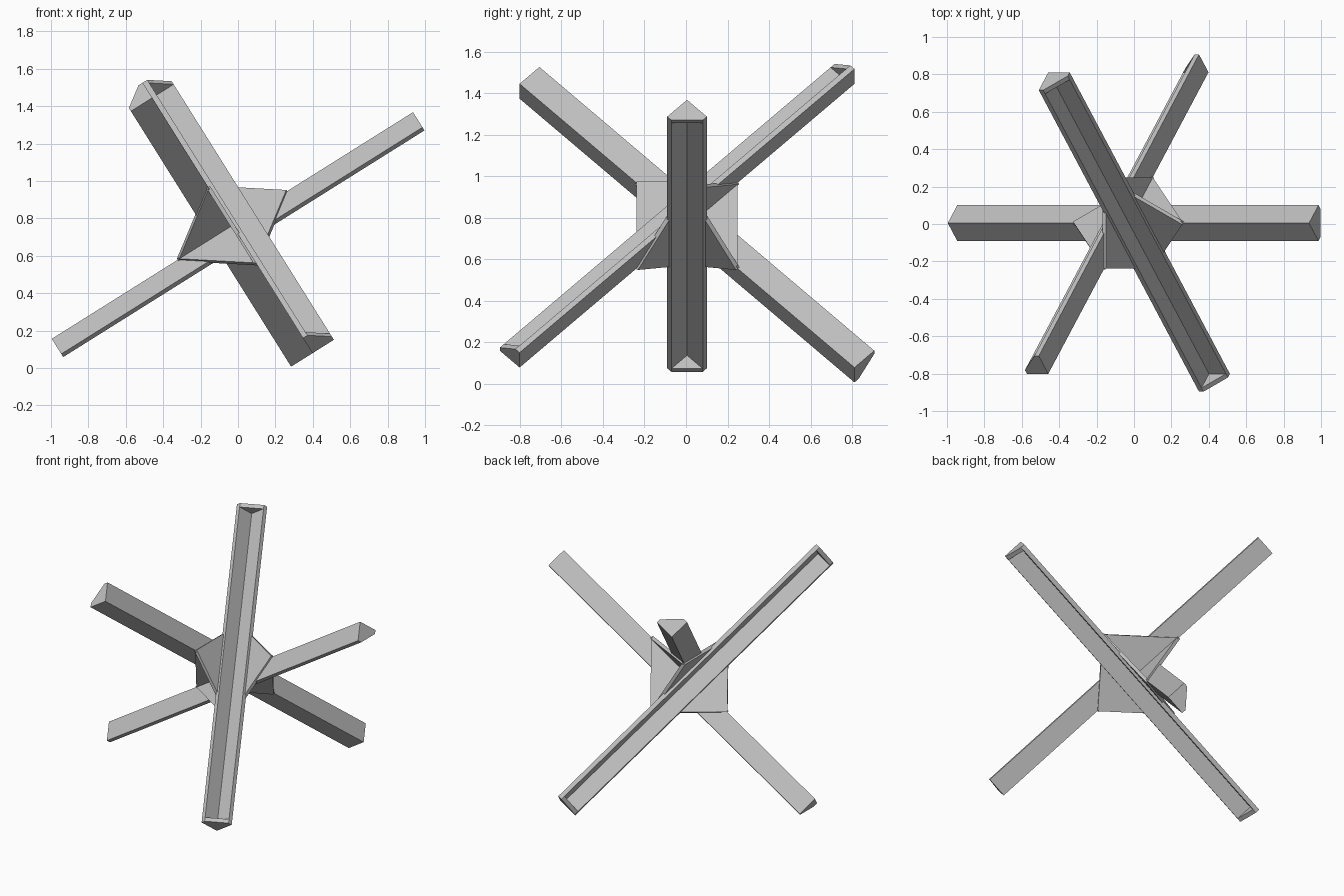
import bpy, bmesh, math
from mathutils import Vector

cube = bpy.data.objects.get("Cube")
if cube:
    bpy.data.objects.remove(cube, do_unlink=True)

# Shared frame: three mutually perpendicular beam directions meeting at one hub
TILT = math.radians(32.1)
HUB = Vector((-0.03, 0.005, 0.762))
A = Vector((math.cos(TILT), 0, math.sin(TILT)))
DOWN = Vector((math.sin(TILT), 0, -math.cos(TILT)))
SIDE = Vector((0, 1, 0))
B = (DOWN - SIDE).normalized()
C = (DOWN + SIDE).normalized()

HALF = 1.14      # half beam length
LEG = 0.135      # flange width
THICK = 0.028    # flange and cap thickness
REACH = 0.345    # gusset size
PLATE = 0.022    # gusset thickness

steel = bpy.data.materials.new("grey_steel")
steel.use_nodes = True
GREY = (0.52, 0.52, 0.52, 1)
steel.diffuse_color = GREY
steel.node_tree.nodes["Principled BSDF"].inputs["Base Color"].default_value = GREY


def prism(bm, outline, u, v, axis, start, end):
    """Extrude a flat outline, given in (u, v), along the axis."""
    rings = [[bm.verts.new(HUB + u * p + v * q + axis * w) for p, q in outline]
             for w in (start, end)]
    n = len(outline)
    faces = [bm.faces.new(rings[0]), bm.faces.new(rings[1])]
    for i in range(n):
        j = (i + 1) % n
        faces.append(bm.faces.new((rings[0][i], rings[0][j], rings[1][j], rings[1][i])))
    bmesh.ops.recalc_face_normals(bm, faces=faces)


def finish(bm, name):
    mesh = bpy.data.meshes.new(name)
    bm.to_mesh(mesh)
    bm.free()
    mesh.materials.append(steel)
    obj = bpy.data.objects.new(name, mesh)
    bpy.context.collection.objects.link(obj)


# Angle-iron beams with a closing cap at each end
def beam(name, axis, u, v):
    bm = bmesh.new()
    angle = [(0, 0), (LEG, 0), (LEG, THICK), (THICK, THICK), (THICK, LEG), (0, LEG)]
    cap = [(0, 0), (LEG, 0), (LEG, THICK), (THICK, LEG), (0, LEG)]
    inner = HALF - THICK
    prism(bm, angle, u, v, axis, -inner, inner)
    prism(bm, cap, u, v, axis, -HALF, -inner)
    prism(bm, cap, u, v, axis, inner, HALF)
    finish(bm, name)


beam("cross_beam", A, B, C)
beam("front_beam", B, A, -C)
beam("rear_beam", C, -A, -B)


# Gusset plates: a square on its corner, with the beam's quadrant left out
def gusset(name, u, v, normal):
    bm = bmesh.new()
    r = REACH
    outline = [(0, 0), (r, 0), (0, -r), (-r, 0), (0, r)]
    prism(bm, outline, u, v, normal, -PLATE / 2, PLATE / 2)
    finish(bm, name)


gusset("cross_beam_gusset", B, C, A)
gusset("front_beam_gusset", A, -C, B)
gusset("rear_beam_gusset", -A, -B, C)
